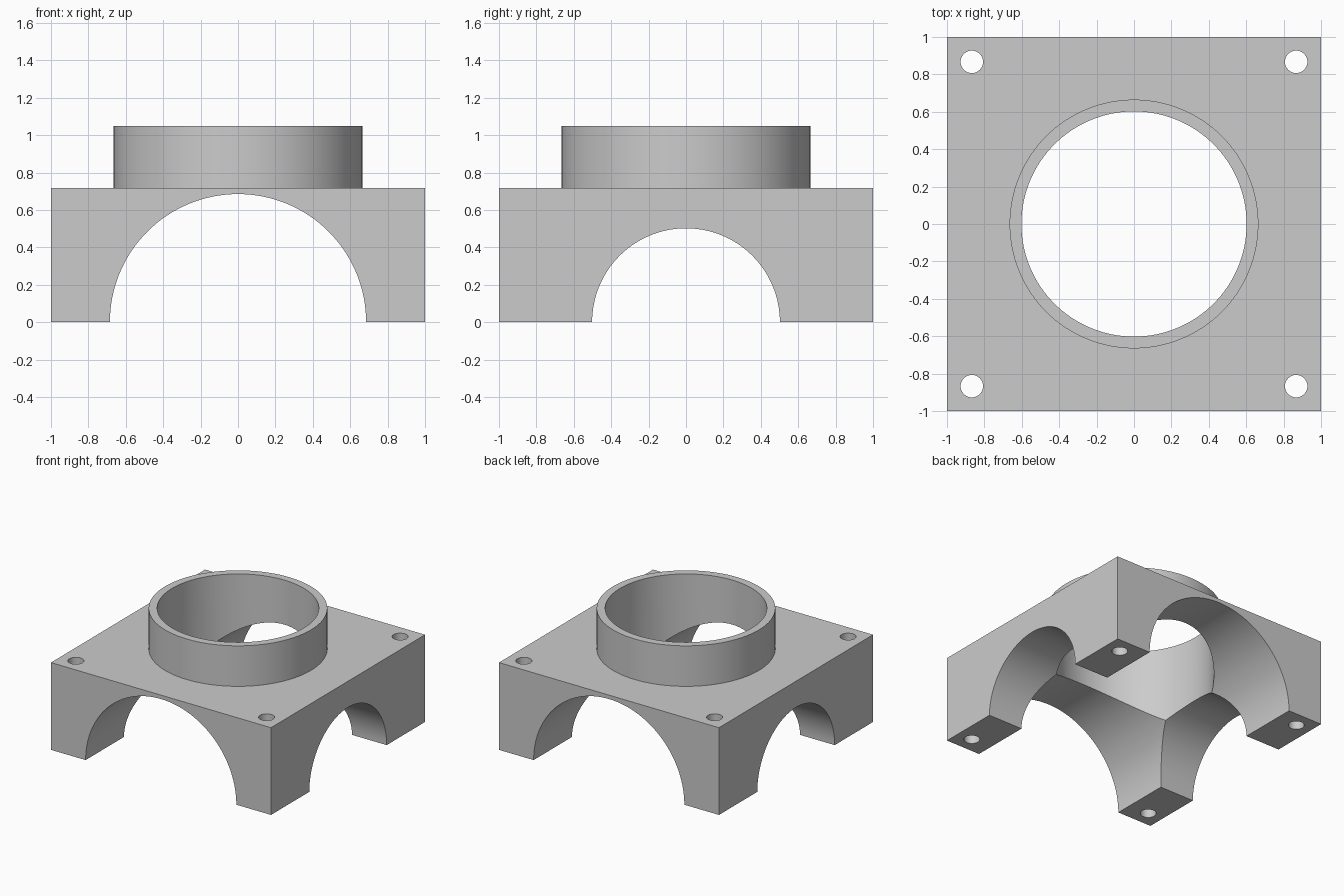
import bpy
from math import pi, radians

default = bpy.data.objects.get("Cube")
if default:
    bpy.data.objects.remove(default, do_unlink=True)

WIDTH, BLOCK_TOP, COLLAR_TOP = 2.0, 0.717, 1.05
COLLAR_RADIUS, BORE_RADIUS = 0.665, 0.602
WIDE_ARCH, NARROW_ARCH = 0.685, 0.502
BOLT_RADIUS, BOLT_OFFSET = 0.06, 0.867

grey = bpy.data.materials.new("plain grey")
grey.use_nodes = True
colour = (0.6, 0.6, 0.6, 1)
grey.diffuse_color = colour
grey.node_tree.nodes["Principled BSDF"].inputs["Base Color"].default_value = colour


def cylinder(name, radius, depth, location=(0, 0, 0), rotation=(0, 0, 0), sides=128):
    bpy.ops.mesh.primitive_cylinder_add(vertices=sides, radius=radius, depth=depth,
                                        location=location, rotation=rotation)
    obj = bpy.context.object
    obj.name = name
    obj.data.materials.append(grey)
    return obj


def combine(target, tool, operation):
    """Apply a boolean and discard the tool object."""
    mod = target.modifiers.new(tool.name, "BOOLEAN")
    mod.operation, mod.object, mod.solver = operation, tool, "EXACT"
    bpy.context.view_layer.objects.active = target
    bpy.ops.object.modifier_apply(modifier=mod.name)
    bpy.data.objects.remove(tool, do_unlink=True)


# Square block
bpy.ops.mesh.primitive_cube_add(size=1, location=(0, 0, BLOCK_TOP / 2))
block = bpy.context.object
block.name = "arched_mounting_block"
block.scale = (WIDTH, WIDTH, BLOCK_TOP)
bpy.ops.object.transform_apply(location=True, rotation=False, scale=True)
block.data.materials.append(grey)

# Round collar, sunk into the block so that the two fuse
collar_base = BLOCK_TOP - 0.02
collar = cylinder("collar", COLLAR_RADIUS, COLLAR_TOP - collar_base,
                  (0, 0, (COLLAR_TOP + collar_base) / 2))
combine(block, collar, "UNION")

# Crossing arches and the vertical bore
combine(block, cylinder("wide_arch", WIDE_ARCH, 3, rotation=(pi / 2, 0, 0)), "DIFFERENCE")
combine(block, cylinder("narrow_arch", NARROW_ARCH, 3, rotation=(0, pi / 2, 0)), "DIFFERENCE")
combine(block, cylinder("bore", BORE_RADIUS, 4), "DIFFERENCE")

# Bolt holes in the four corner legs
for x in (-BOLT_OFFSET, BOLT_OFFSET):
    for y in (-BOLT_OFFSET, BOLT_OFFSET):
        combine(block, cylinder("bolt_hole", BOLT_RADIUS, 3, (x, y, 0), sides=48), "DIFFERENCE")

# Smooth curved walls, crisp edges
bpy.ops.object.select_all(action="DESELECT")
block.select_set(True)
bpy.context.view_layer.objects.active = block
bpy.ops.object.shade_smooth_by_angle(angle=radians(25))
